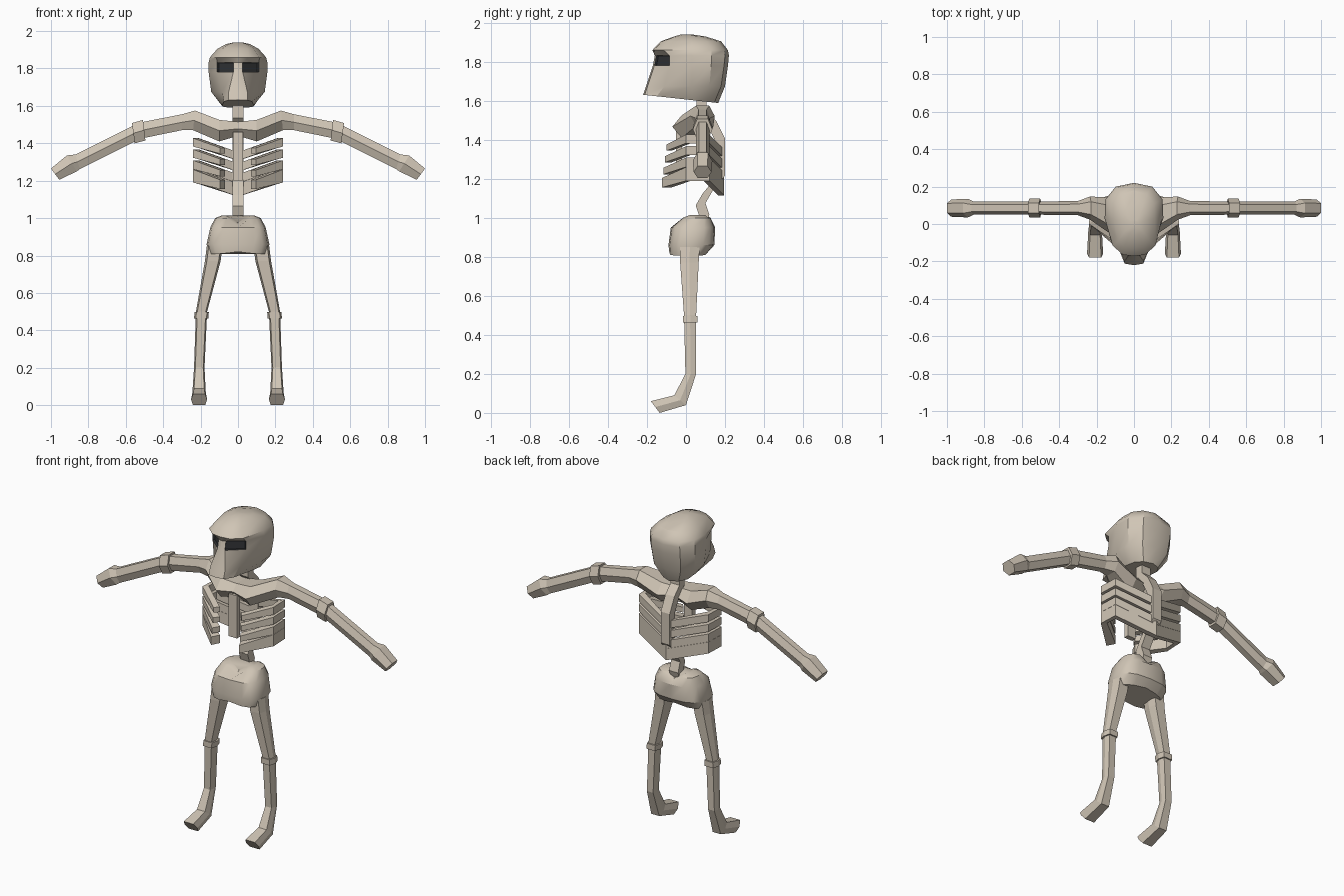
import bpy, bmesh, math

if "Cube" in bpy.data.objects:
    bpy.data.objects.remove(bpy.data.objects["Cube"])

def material(name, rgb):
    m = bpy.data.materials.new(name)
    m.diffuse_color = (*rgb, 1)
    m.use_nodes = True
    m.node_tree.nodes["Principled BSDF"].inputs["Base Color"].default_value = m.diffuse_color
    return m

BONE = material("bone", (0.63, 0.56, 0.465))
DARK = material("eye_socket_dark", (0.03, 0.032, 0.035))

def loft(name, rings, mirror=False, smooth=0):
    """Skin a list of equal-sized point rings and cap both ends."""
    bm = bmesh.new()
    vs = [[bm.verts.new(p) for p in r] for r in rings]
    n = len(rings[0])
    for a, b in zip(vs, vs[1:]):
        for i in range(n):
            j = (i + 1) % n
            bm.faces.new((a[i], a[j], b[j], b[i]))
    bm.faces.new(vs[0][::-1])
    bm.faces.new(vs[-1])
    bmesh.ops.recalc_face_normals(bm, faces=bm.faces)
    me = bpy.data.meshes.new(name)
    bm.to_mesh(me)
    bm.free()
    me.materials.append(BONE)
    ob = bpy.data.objects.new(name, me)
    bpy.context.collection.objects.link(ob)
    if smooth:
        bpy.ops.object.select_all(action='DESELECT')
        ob.select_set(True)
        bpy.context.view_layer.objects.active = ob
        bpy.ops.object.shade_smooth_by_angle(angle=math.radians(smooth))
    if mirror:
        ob.modifiers.new("mirror", 'MIRROR')
    return ob

# ---- Skull: horizontal rings (z, front y, nose x, cheek x, cheek y, width, back y)
skull = [
    (1.607, -0.22, 0.05, 0.075, -0.15, 0.085, 0.165),
    (1.675, -0.205, 0.05, 0.085, -0.11, 0.143, 0.20),
    (1.78, -0.170, 0.025, 0.112, -0.085, 0.157, 0.215),
    (1.832, -0.160, 0.025, 0.112, -0.085, 0.157, 0.22),
    (1.86, -0.172, 0.06, 0.115, -0.115, 0.15, 0.215),
    (1.905, -0.13, 0.05, 0.085, -0.09, 0.11, 0.18),
    (1.93, -0.06, 0.025, 0.05, -0.04, 0.065, 0.10),
    (1.939, -0.03, 0.01, 0.02, -0.02, 0.025, 0.04)]
rings = []
for k, (z, f, x1, x2, y2, w, b) in enumerate(skull):
    half = [(0, f), (x1, f + 0.008), (x2, y2), (w, min(0.03, b * 0.2)),
            (w * 0.97, b * 0.6), (w * 0.62, b - 0.02), (0, b)]
    full = half + [(-x, y) for x, y in half[-2:0:-1]]
    slope = -0.11 if k == 0 else 0
    rings.append([(x, y, z + slope * y) for x, y in full])
head = loft("skull", rings, smooth=32)

# Eye sockets: the two angled faces under the brow, inset and sunk
me = head.data
me.materials.append(DARK)
bm = bmesh.new()
bm.from_mesh(me)
eyes = [f for f in bm.faces if 1.79 < f.calc_center_median().z < 1.82
        and f.calc_center_median().y < -0.1
        and 0.03 < abs(f.calc_center_median().x) < 0.09]
bmesh.ops.inset_individual(bm, faces=eyes, thickness=0.003, depth=-0.012)
for f in eyes:
    f.material_index = 1
    for e in f.edges:
        for g in e.link_faces:
            g.material_index = 1
            g.smooth = False
bm.to_mesh(me)
bm.free()

def box_ring(w, y0, z0, y1, z1):
    """Rectangle across x whose front and back edges are given."""
    return [(-w, y0, z0), (w, y0, z0), (w, y1, z1), (-w, y1, z1)]

# ---- Spine and neck: bent square bar
spine = [(0.08, 1.63), (0.08, 1.54), (0.13, 1.49), (0.175, 1.40), (0.175, 1.21),
         (0.11, 1.13), (0.075, 1.07), (0.095, 1.01), (0.07, 0.93)]
loft("spine", [box_ring(0.03, y - 0.025, z - 0.006, y + 0.025, z + 0.006)
               for y, z in spine])

# ---- Breastbone
loft("breastbone", [box_ring(0.028, -0.05, 1.20, -0.02, 1.20),
                    box_ring(0.028, -0.05, 1.46, -0.02, 1.46)])

# ---- Ribs: open hooks from the spine, round the side, to a front tip
hook = [(0.0, 0.195, -0.075, 1.0), (0.235, 0.12, 0.0, 1.0),
        (0.24, 0.0, 0.0, 1.0), (0.095, -0.10, -0.045, 0.7)]
for i, (z, h) in enumerate([(1.405, 0.045), (1.345, 0.045), (1.285, 0.048), (1.225, 0.07)]):
    rings = []
    for x, y, dz, s in hook:
        xi = max(x - 0.025, 0)
        yi = y - 0.03 if y > 0.1 else y + 0.025
        yo = y - 0.008 * i if y < -0.05 else y
        t, b = z + dz + h * s / 2, z + dz - h * s / 2
        rings.append([(x, yo, b), (x, yo, t), (xi, yi, t), (xi, yi, b)])
    loft(f"rib_pair_{i + 1}", rings, mirror=True)

def arm_ring(xt, zt, xb, zb, y, hw):
    """Six-sided section from a top and a bottom point, ridged front and back."""
    xm, zm = (xt + xb) / 2, (zt + zb) / 2
    k = hw * 0.55
    return [(xt, y - k, zt), (xt, y + k, zt), (xm, y + hw, zm),
            (xb, y + k, zb), (xb, y - k, zb), (xm, y - hw, zm)]

# ---- Collar, arm and hand
loft("arm", [arm_ring(*r) for r in [
    (0.0, 1.515, 0.0, 1.44, 0.03, 0.08),
    (0.10, 1.525, 0.10, 1.41, 0.035, 0.105),
    (0.23, 1.575, 0.24, 1.47, 0.085, 0.062),
    (0.30, 1.555, 0.30, 1.47, 0.085, 0.038),
    (0.53, 1.51, 0.52, 1.425, 0.085, 0.035),
    (0.57, 1.49, 0.55, 1.41, 0.085, 0.035),
    (0.87, 1.34, 0.845, 1.262, 0.085, 0.035),
    (0.915, 1.335, 0.862, 1.25, 0.085, 0.05),
    (1.0, 1.265, 0.955, 1.205, 0.085, 0.046)]], mirror=True)
loft("elbow", [arm_ring(0.508, 1.525, 0.495, 1.415, 0.085, 0.05),
               arm_ring(0.567, 1.508, 0.552, 1.40, 0.085, 0.05)], mirror=True)

# ---- Pelvis: rounded block with a notch at the top centre
pelvis = [(0.81, 0.15, -0.085, 0.105), (0.86, 0.168, -0.09, 0.145),
          (0.95, 0.148, -0.078, 0.15), (1.0, 0.122, -0.02, 0.13),
          (1.015, 0.085, 0.01, 0.11)]
rings = []
for k, (z, w, f, b) in enumerate(pelvis):
    ring = []
    for i in range(16):
        a = 2 * math.pi * i / 16
        c, s = math.cos(a), math.sin(a)
        x = w * math.copysign(abs(c) ** 0.7, c)
        y = (f + b) / 2 + (b - f) / 2 * math.copysign(abs(s) ** 0.7, s)
        notch = 0.04 * max(0, 1 - abs(x) / 0.06) if k > 2 else 0
        if k == 0:
            notch = 0.012 * min(1, abs(x) / 0.1) - 0.01
        ring.append((x, y, z - notch))
    rings.append(ring)
loft("pelvis", rings, smooth=35)

def leg_ring(yf, zf, yb, zb, x, hw):
    """Six-sided section from a front and a back point, ridged at the sides."""
    ym, zm = (yf + yb) / 2, (zf + zb) / 2
    k = hw * 0.75
    return [(x - k, yf, zf), (x + k, yf, zf), (x + hw, ym, zm),
            (x + k, yb, zb), (x - k, yb, zb), (x - hw, ym, zm)]

# ---- Leg and foot
loft("leg", [leg_ring(*r) for r in [
    (-0.03, 0.85, 0.07, 0.85, 0.125, 0.042),
    (-0.03, 0.77, 0.065, 0.77, 0.135, 0.042),
    (-0.01, 0.50, 0.052, 0.50, 0.195, 0.03),
    (-0.003, 0.20, 0.052, 0.20, 0.207, 0.028),
    (-0.06, 0.09, 0.0, 0.04, 0.208, 0.036),
    (-0.18, 0.06, -0.135, 0.0, 0.208, 0.043)]], mirror=True)
loft("knee", [leg_ring(-0.016, 0.463, 0.06, 0.463, 0.197, 0.038),
              leg_ring(-0.016, 0.497, 0.06, 0.497, 0.194, 0.038)], mirror=True)
